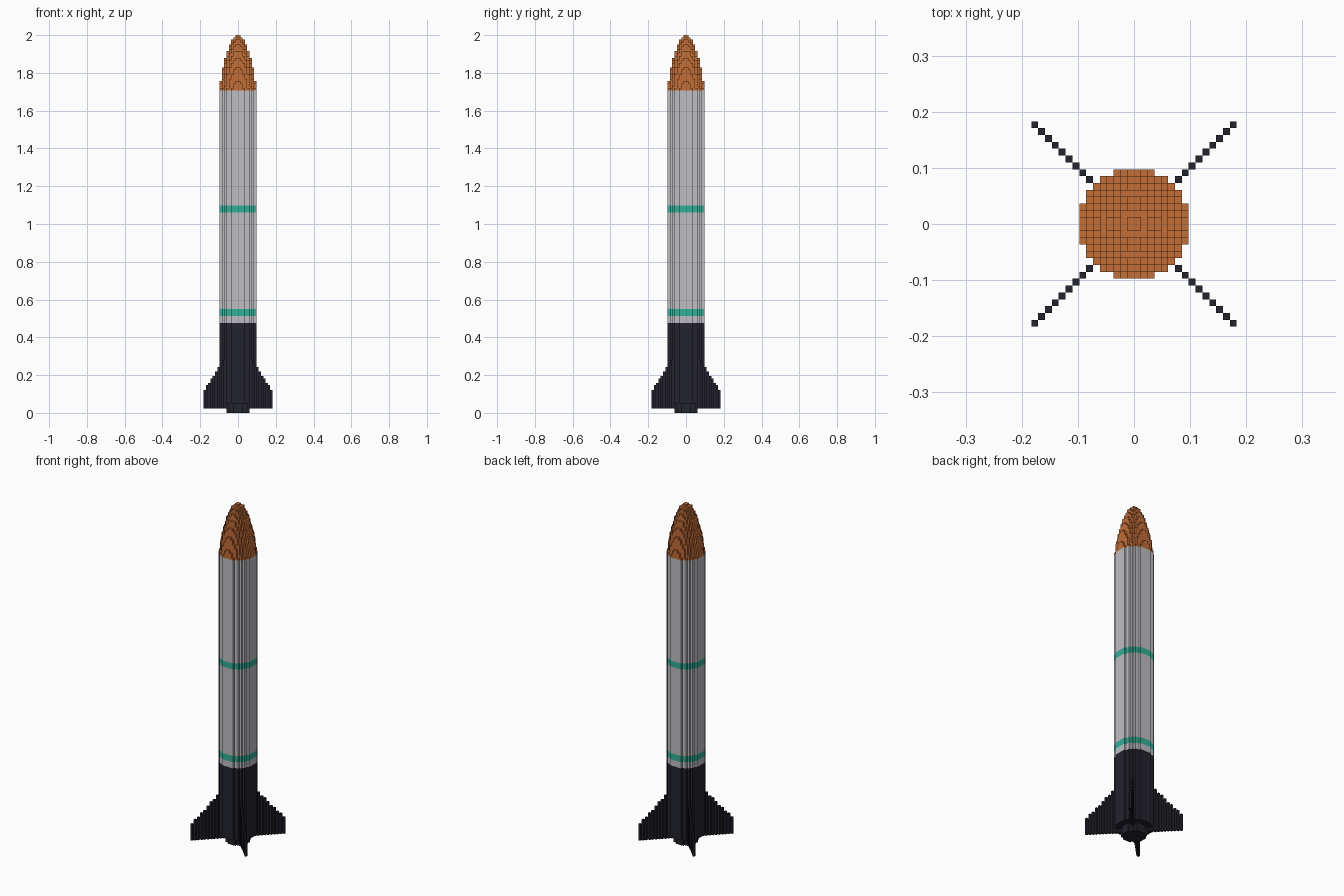
import bpy, bmesh, math

cube = bpy.data.objects.get("Cube")
if cube:
    bpy.data.objects.remove(cube, do_unlink=True)

V = 2 / 164          # edge of one block; the model is 164 blocks tall
R = 8                # body radius in blocks


def material(name, srgb):
    lin = [((c / 255 + 0.055) / 1.055) ** 2.4 for c in srgb]
    m = bpy.data.materials.new(name)
    m.use_nodes = True
    m.diffuse_color = (*lin, 1)
    m.node_tree.nodes["Principled BSDF"].inputs["Base Color"].default_value = (*lin, 1)
    return m


ORANGE = material("orange", (194, 109, 55))
GREY = material("light grey", (190, 190, 196))
TEAL = material("teal", (52, 175, 152))
DARK = material("dark navy", (35, 35, 46))


def disc(radius):
    """Cells whose centres lie inside a circle."""
    span = range(-R, R)
    return [(i, j) for i in span for j in span
            if math.hypot(i + 0.5, j + 0.5) <= radius]


def block_solid(name, columns, mat):
    """Stepped solid from columns {(i, j): (bottom, top)}, outer faces only."""
    bm = bmesh.new()

    def quad(*pts):
        bm.faces.new([bm.verts.new([c * V for c in p]) for p in pts])

    for (i, j), (lo, hi) in columns.items():
        corners = [(i, j), (i + 1, j), (i + 1, j + 1), (i, j + 1)]
        quad(*[(x, y, hi) for x, y in corners])
        quad(*[(x, y, lo) for x, y in reversed(corners)])
        sides = [(0, -1), (1, 0), (0, 1), (-1, 0)]
        for k, (dx, dy) in enumerate(sides):
            neighbour = columns.get((i + dx, j + dy))
            base = max(lo, neighbour[1]) if neighbour else lo
            if base < hi:
                a, b = corners[k], corners[(k + 1) % 4]
                quad((*a, base), (*b, base), (*b, hi), (*a, hi))
    bmesh.ops.remove_doubles(bm, verts=bm.verts, dist=V / 100)
    mesh = bpy.data.meshes.new(name)
    bm.to_mesh(mesh)
    bm.free()
    mesh.materials.append(mat)
    obj = bpy.data.objects.new(name, mesh)
    bpy.context.collection.objects.link(obj)
    return obj


# Nozzle and stacked body sections
sections = [
    ("nozzle", 5, 0, 4, DARK),
    ("booster", R, 4, 39, DARK),
    ("lower_collar", R, 39, 42, GREY),
    ("lower_band", R, 42, 45, TEAL),
    ("middle_body", R, 45, 87, GREY),
    ("upper_band", R, 87, 90, TEAL),
    ("upper_body", R, 90, 140, GREY),
]
for name, radius, lo, hi, mat in sections:
    block_solid(name, {c: (lo, hi) for c in disc(radius)}, mat)

# Rounded nose cone, stepped layer by layer
NOSE_BASE, NOSE_LAYERS = 140, 24
nose = {}
for layer in range(NOSE_LAYERS):
    t = (layer + 0.5) / NOSE_LAYERS
    for cell in disc(R * math.sqrt(1 - t ** 1.2)):
        nose[cell] = (NOSE_BASE, NOSE_BASE + layer + 1)
block_solid("nose_cone", nose, ORANGE)

# Four diagonal fins, one block thick, rising toward the body
for side, sx in (("left", 1), ("right", -1)):
    for end, sy in (("back", 1), ("front", -1)):
        fin = {}
        for c in range(4, 15):
            cell = (c if sx > 0 else -c - 1, c if sy > 0 else -c - 1)
            fin[cell] = (2, 10 + round((14 - c) * 1.6))
        block_solid(f"{end}_{side}_fin", fin, DARK)
